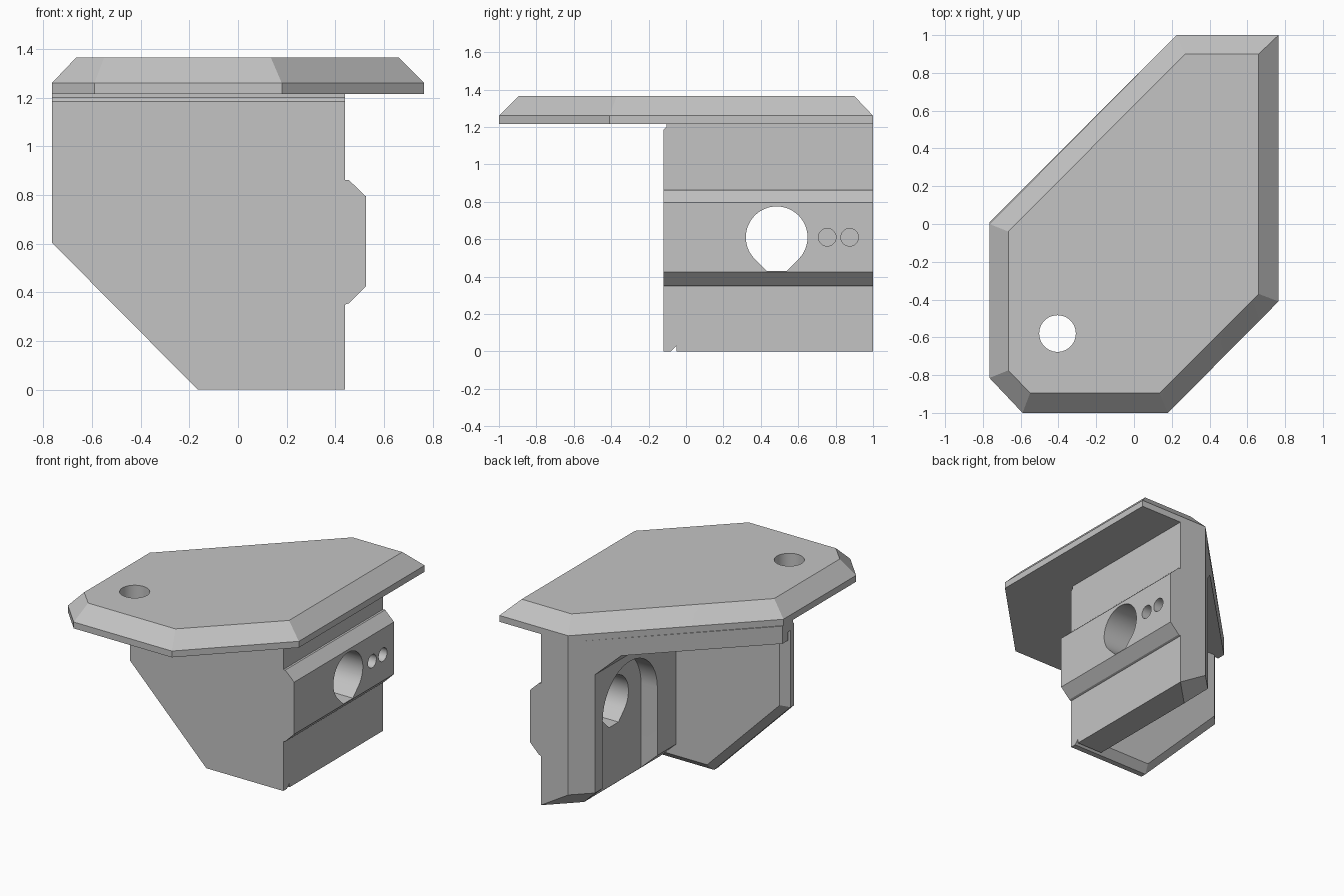
import bpy, bmesh
from math import cos, sin, pi, radians

old = bpy.data.objects.get("Cube")
if old:
    bpy.data.objects.remove(old, do_unlink=True)

grey = bpy.data.materials.new("plain grey")
grey.use_nodes = True
colour = (0.55, 0.55, 0.55, 1)
grey.diffuse_color = colour
grey.node_tree.nodes["Principled BSDF"].inputs["Base Color"].default_value = colour


def hull(name, points):
    """Convex solid around the given points."""
    bm = bmesh.new()
    for p in points:
        bm.verts.new(p)
    res = bmesh.ops.convex_hull(bm, input=bm.verts)
    spare = [e for e in res["geom_interior"] if isinstance(e, bmesh.types.BMVert)]
    bmesh.ops.delete(bm, geom=spare, context="VERTS")
    bmesh.ops.dissolve_limit(bm, angle_limit=radians(0.5), verts=bm.verts, edges=bm.edges)
    bmesh.ops.recalc_face_normals(bm, faces=bm.faces)
    mesh = bpy.data.meshes.new(name)
    bm.to_mesh(mesh)
    bm.free()
    mesh.materials.append(grey)
    ob = bpy.data.objects.new(name, mesh)
    bpy.context.collection.objects.link(ob)
    return ob


def prism(name, outline, axis, lo, hi):
    """Extrude a convex 2D outline along x, y or z."""
    return hull(name, [p[:axis] + (t,) + p[axis:] for t in (lo, hi) for p in outline])


def arc(cx, cy, r, start=0, end=2 * pi, n=48):
    return [(cx + r * cos(start + (end - start) * i / n),
             cy + r * sin(start + (end - start) * i / n)) for i in range(n + 1)]


def circle(cx, cy, r):
    return arc(cx, cy, r)[:-1]


def combine(target, other, operation):
    mod = target.modifiers.new(operation, "BOOLEAN")
    mod.operation = operation
    mod.solver = "EXACT"
    mod.object = other
    bpy.ops.object.select_all(action="DESELECT")
    bpy.context.view_layer.objects.active = target
    target.select_set(True)
    bpy.ops.object.modifier_apply(modifier=mod.name)
    bpy.data.objects.remove(other, do_unlink=True)


L, R, B = -0.765, 0.44, 0.605      # body left, body right, start of the sloped corner
UNDER, TOP = 1.215, 1.365          # top plate heights
IN = 0.10                          # inner face of the side wall

# Top plate with sloped rim: outline and its inset copy
outer = [(L, 0), (L, -0.815), (-0.59, -1), (0.18, -1), (0.765, -0.41), (0.765, 1), (0.225, 1)]
inner = [(-0.665, -0.04), (-0.665, -0.775), (-0.55, -0.895), (0.135, -0.895),
         (0.66, -0.37), (0.66, 0.9), (0.27, 0.9)]
plate = hull("top_plate", [(x, y, z) for z in (UNDER, 1.26) for x, y in outer]
             + [(x, y, TOP) for x, y in inner])
combine(plate, prism("plate_hole", circle(-0.405, -0.58, 0.097), 2, 1, 2), "DIFFERENCE")

# Front panel, chamfered at the back edges and along the top front edge
face = [(L, B), (-0.165, 0), (R, 0)]
back = [(L + 0.05, B + 0.02), (-0.145, 0.05), (R, 0.05)]
body = hull("body", [(x, -0.12, z) for x, z in face + [(L, 1.185), (R, 1.185)]]
            + [(x, -0.08, z) for x, z in face + [(L, 1.2), (R, 1.2)]]
            + [(x, -0.03, z) for x, z in back + [(L + 0.05, 1.2), (R, 1.2)]]
            + [(x, -0.105, 1.2) for x in (L, R)])
neck = prism("neck", [(L, -0.105), (R, -0.105), (R, -0.05), (L, -0.05)], 2, 1.15, UNDER)

# Side wall with chamfered lower edges
foot = [(R, -0.05), (R, 1), (0.24, 0.8), (0.24, -0.05)]
shaft = [(R, -0.05), (R, 1), (0.225, 1), (IN, 0.875), (IN, -0.05)]
wall = hull("side_wall", [(x, y, 0) for x, y in foot]
            + [(x, y, z) for z in (0.13, UNDER) for x, y in shaft])

# Thick shelf below the plate and the sloped gusset joining it to the wall
shelf = prism("shelf", [(R, -0.05), (R, 1), (0.225, 1), (L, 0.01), (L, -0.05)], 2, 1.09, UNDER)
gusset = hull("gusset", [(x, y, z) for x, z, end in
                         ((IN, 0.97, 0.875), (IN, 1.09, 0.875), (-0.02, 1.09, 0.755))
                         for y in (-0.05, end)])

# Raised rail on the outside of the wall
rail = prism("rail", [(R, 0.35), (0.455, 0.355), (0.525, 0.425),
                      (0.525, 0.795), (0.455, 0.862), (R, 0.862)], 1, -0.12, 1)
for part in (wall, shelf, gusset, neck, rail):
    combine(body, part, "UNION")

# Arched slot in the inner face, open at the bottom
arch = arc(0.485, 0.61, 0.306, 0, pi) + [(0.179, -0.1), (0.791, -0.1)]
combine(body, prism("slot", arch, 0, -0.3, 0.228), "DIFFERENCE")

# Main hole with a flat, tapered bottom
drop = arc(0.485, 0.61, 0.165, -pi / 4, 5 * pi / 4) + [(0.432, 0.43), (0.538, 0.43)]
combine(body, prism("main_hole", drop, 0, 0, 0.7), "DIFFERENCE")

# Two small blind holes
for y in (0.755, 0.875):
    combine(body, prism("small_hole", circle(y, 0.61, 0.047), 0, 0.45, 0.7), "DIFFERENCE")

# Smooth the round holes, keep the edges sharp
for ob in (plate, body):
    bpy.ops.object.select_all(action="DESELECT")
    ob.select_set(True)
    bpy.context.view_layer.objects.active = ob
    bpy.ops.object.shade_smooth_by_angle(angle=radians(20))
